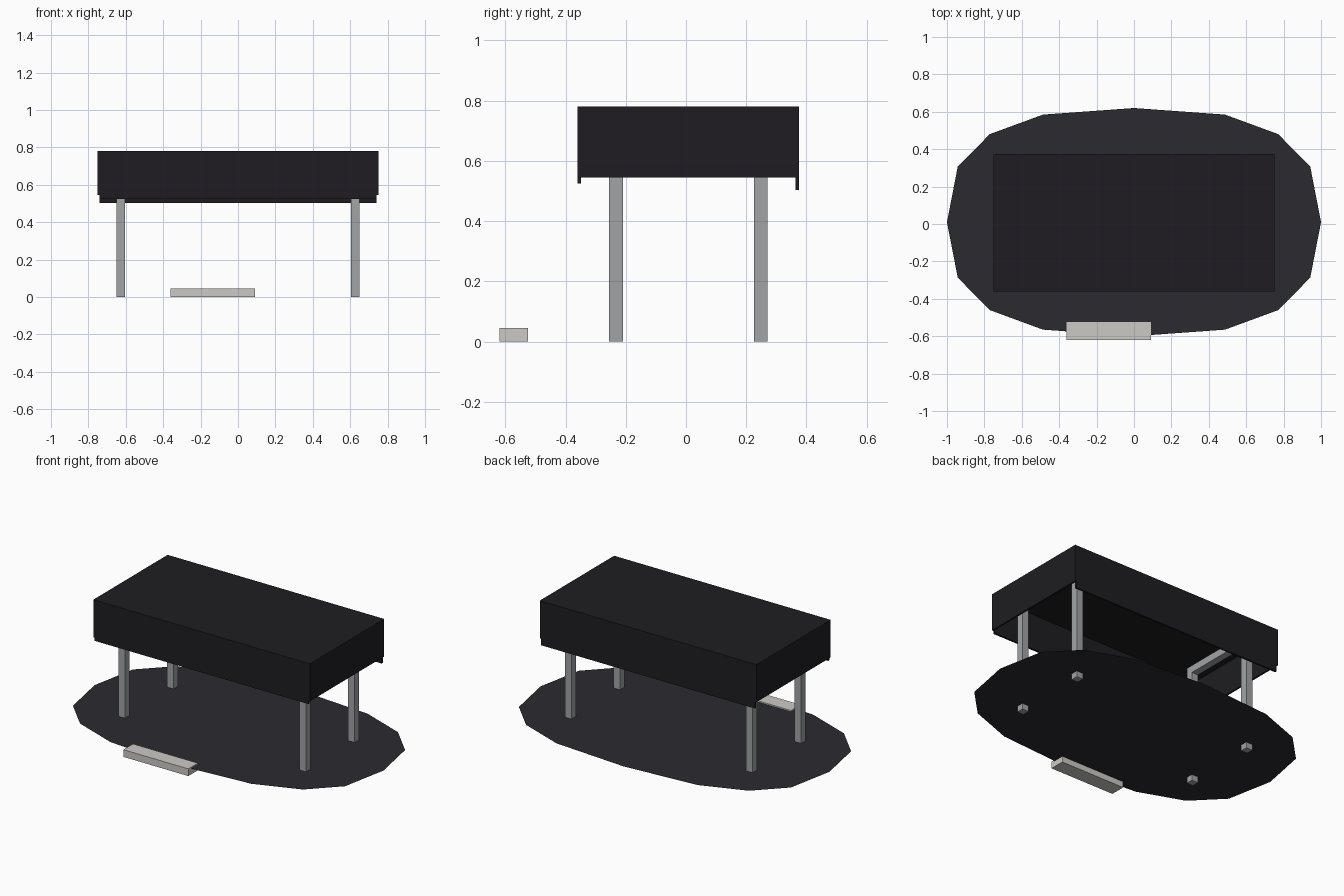
import bpy, bmesh
from math import cos, sin, pi, copysign

if "Cube" in bpy.data.objects:
    bpy.data.objects.remove(bpy.data.objects["Cube"])


def material(name, rgb):
    m = bpy.data.materials.new(name)
    m.diffuse_color = (*rgb, 1)
    m.use_nodes = True
    m.node_tree.nodes["Principled BSDF"].inputs["Base Color"].default_value = m.diffuse_color
    return m


cloth = material("black cloth", (0.013, 0.012, 0.015))
carpet = material("dark carpet", (0.024, 0.023, 0.028))
metal = material("grey metal", (0.36, 0.37, 0.38))
pale = material("pale grey", (0.6, 0.59, 0.56))


def finish(name, bm, mat):
    me = bpy.data.meshes.new(name)
    bm.to_mesh(me)
    bm.free()
    me.materials.append(mat)
    ob = bpy.data.objects.new(name, me)
    bpy.context.collection.objects.link(ob)
    return ob


def box(name, x, y, z, mat):
    """Box from (min, max) ranges on each axis."""
    bm = bmesh.new()
    bmesh.ops.create_cube(bm, size=1)
    for v in bm.verts:
        v.co = [(r[0] + r[1]) / 2 + c * (r[1] - r[0]) for r, c in zip((x, y, z), v.co)]
    return finish(name, bm, mat)


# Sixteen-sided rounded rug, a single sheet just above the ground
def power(t):
    return copysign(abs(t) ** 0.75, t)


bm = bmesh.new()
bm.faces.new([bm.verts.new((power(cos(a)), 0.01 + 0.61 * power(sin(a)), 0.037))
              for a in (2 * pi * i / 16 for i in range(16))])
finish("rug", bm, carpet)

# Table top and hanging cloth, open underneath
box("table_top", (-0.75, 0.75), (-0.36, 0.375), (0.75, 0.78), cloth)
box("front_drape", (-0.74, 0.74), (-0.36, -0.348), (0.525, 0.76), cloth)
box("back_drape", (-0.74, 0.74), (0.363, 0.375), (0.503, 0.76), cloth)

for side, s in (("left", -1), ("right", 1)):
    # End drape
    box(side + "_drape", sorted((s * 0.738, s * 0.75)), (-0.36, 0.375), (0.545, 0.76), cloth)
    # Leg pair joined by a rail under the top
    lx = sorted((s * 0.605, s * 0.65))
    box(side + "_front_leg", lx, (-0.255, -0.21), (0, 0.75), metal)
    box(side + "_back_leg", lx, (0.225, 0.27), (0, 0.75), metal)
    box(side + "_leg_rail", lx, (-0.21, 0.225), (0.705, 0.75), metal)

# Low block at the front edge of the rug
box("front_block", (-0.36, 0.09), (-0.62, -0.525), (0, 0.045), pale)
